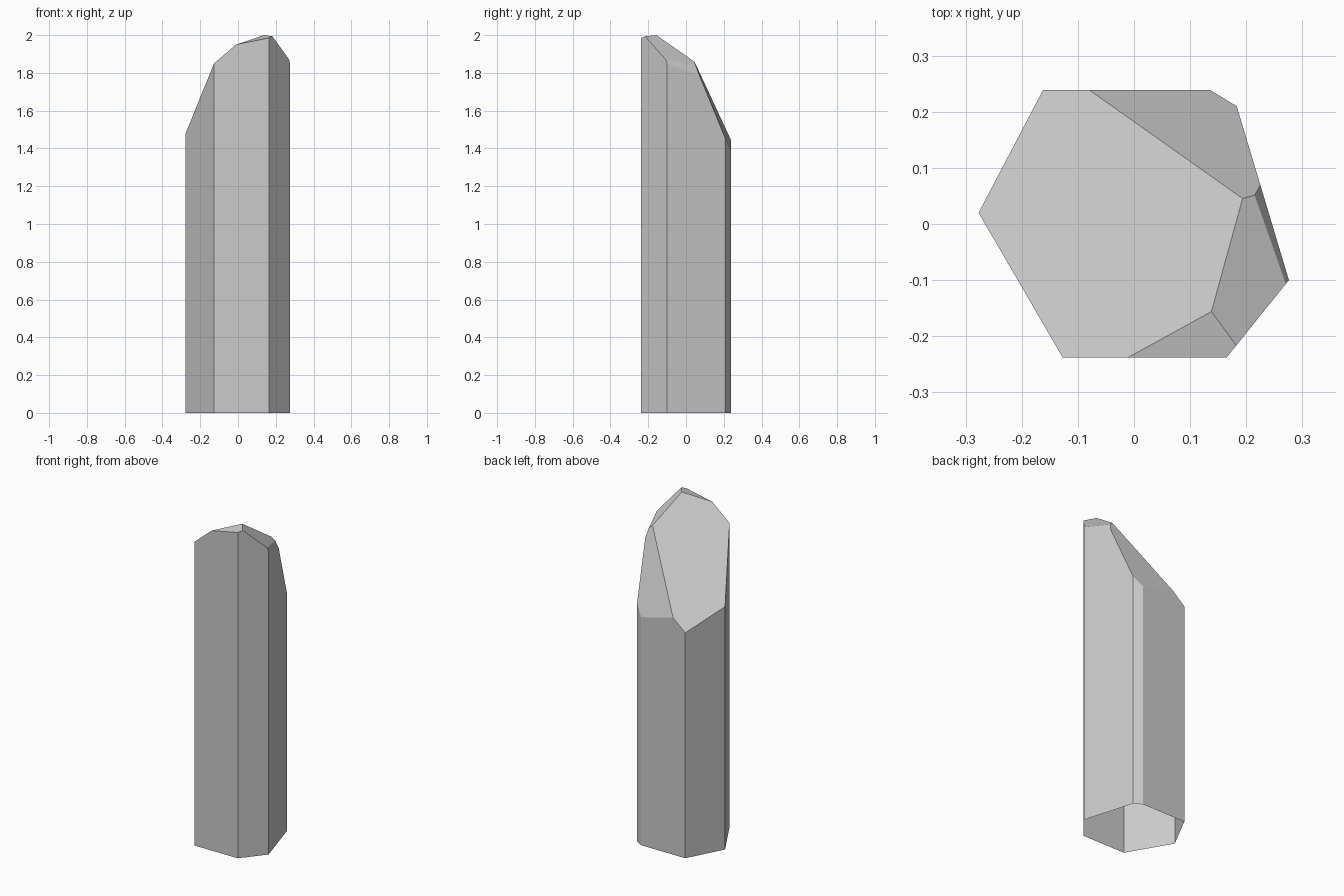
import bpy, bmesh

if "Cube" in bpy.data.objects:
    bpy.data.objects.remove(bpy.data.objects["Cube"])

# Seven-sided outline of the crystal shaft
outline = [(-0.277, 0.02), (-0.127, -0.238), (0.165, -0.238), (0.276, -0.10),
           (0.183, 0.21), (0.135, 0.239), (-0.162, 0.239)]

# Tip facets: a point on each plane, then its slope in x and in y
facets = [((0.138, -0.156, 2.0), 0.855, -0.938),    # large sloping facet
          ((0.192, 0.045, 1.86), -0.25, -2.5),      # back facet
          ((0.138, -0.156, 2.0), -0.80, -0.482),    # right facet
          ((0.138, -0.156, 2.0), 0.20, 0.25),       # small front facet
          ((0.215, 0.05, 1.84), -2.7, -1.15)]       # narrow steep facet

# Shaft
bm = bmesh.new()
base = bm.faces.new([bm.verts.new((x, y, 0)) for x, y in outline])
top = bmesh.ops.extrude_face_region(bm, geom=[base], use_keep_orig=True)["geom"]
bmesh.ops.translate(bm, vec=(0, 0, 2.6),
                    verts=[g for g in top if isinstance(g, bmesh.types.BMVert)])
bmesh.ops.recalc_face_normals(bm, faces=bm.faces[:])

# Cut the tip facets
for point, sx, sy in facets:
    geom = bm.verts[:] + bm.edges[:] + bm.faces[:]
    cut = bmesh.ops.bisect_plane(bm, geom=geom, dist=1e-5, plane_co=point,
                                 plane_no=(-sx, -sy, 1), clear_outer=True)
    bmesh.ops.holes_fill(bm, edges=[e for e in bm.edges if e.is_boundary], sides=0)
bmesh.ops.recalc_face_normals(bm, faces=bm.faces[:])

# Open underside
bottom = [f for f in bm.faces if all(v.co.z < 1e-4 for v in f.verts)]
bmesh.ops.delete(bm, geom=bottom, context='FACES_ONLY')

mesh = bpy.data.meshes.new("crystal")
bm.to_mesh(mesh)
bm.free()
bpy.context.collection.objects.link(bpy.data.objects.new("crystal", mesh))
